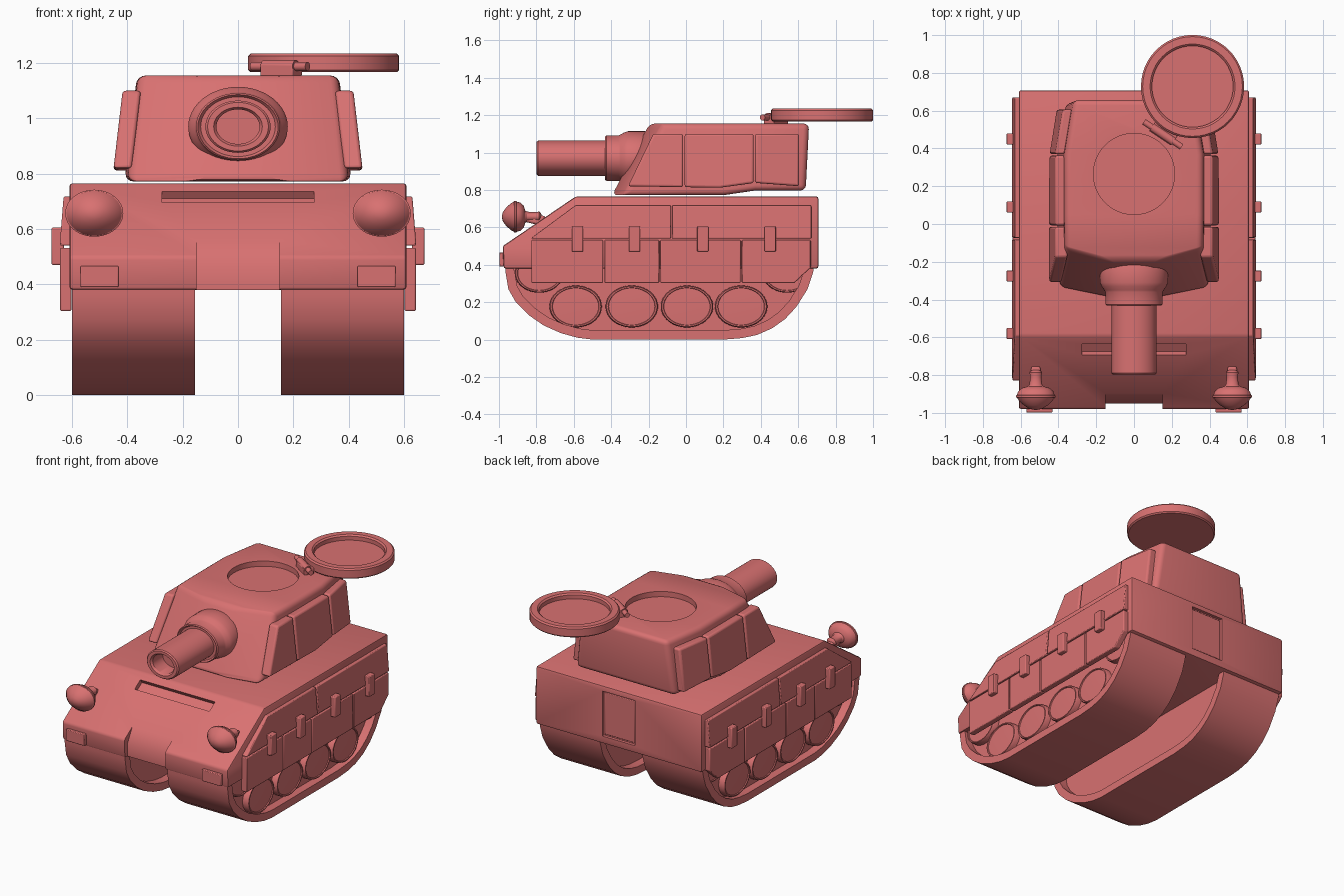
import bpy, bmesh, math

if "Cube" in bpy.data.objects:
    bpy.data.objects.remove(bpy.data.objects["Cube"])

red = bpy.data.materials.new("coral red")
red.diffuse_color = (0.69, 0.165, 0.165, 1)
red.use_nodes = True
red.node_tree.nodes["Principled BSDF"].inputs["Base Color"].default_value = red.diffuse_color


def finish(bm, name, bevel=0, seg=2, mirror=False):
    """Turn a bmesh into a coloured object, with optional bevel and x mirror."""
    bmesh.ops.recalc_face_normals(bm, faces=bm.faces)
    me = bpy.data.meshes.new(name)
    bm.to_mesh(me)
    bm.free()
    ob = bpy.data.objects.new(name, me)
    bpy.context.collection.objects.link(ob)
    me.materials.append(red)
    if bevel:
        m = ob.modifiers.new("bevel", 'BEVEL')
        m.width, m.segments, m.limit_method = bevel, seg, 'ANGLE'
    if mirror:
        ob.modifiers.new("mirror", 'MIRROR')
    return ob


def prism_bm(pts, x0, x1):
    """Extrude a (y, z) outline between x0 and x1 (numbers or functions)."""
    bm = bmesh.new()
    at = lambda f, y, z: f(y, z) if callable(f) else f
    a = [bm.verts.new((at(x0, y, z), y, z)) for y, z in pts]
    b = [bm.verts.new((at(x1, y, z), y, z)) for y, z in pts]
    caps = [bm.faces.new(a[::-1]), bm.faces.new(b)]
    n = len(pts)
    for i in range(n):
        j = (i + 1) % n
        bm.faces.new((a[i], a[j], b[j], b[i]))
    bmesh.ops.recalc_face_normals(bm, faces=bm.faces)
    return bm, caps


def prism(name, pts, x0, x1, **kw):
    return finish(prism_bm(pts, x0, x1)[0], name, **kw)


def box(name, x0, x1, y0, y1, z0, z1, **kw):
    return prism(name, [(y0, z0), (y1, z0), (y1, z1), (y0, z1)], x0, x1, **kw)


def lathe(name, prof, center, axis, s=(1, 1), n=48, **kw):
    """Revolve (radius, offset) points around an axis; s makes it elliptical."""
    bm = bmesh.new()
    cx, cy, cz = center

    def put(r, t, a):
        u, v = r * s[0] * math.cos(a), r * s[1] * math.sin(a)
        d = {'x': (t, u, v), 'y': (u, t, v), 'z': (u, v, t)}[axis]
        return bm.verts.new((cx + d[0], cy + d[1], cz + d[2]))

    rings = [[put(r, t, 0)] if r == 0 else
             [put(r, t, 2 * math.pi * i / n) for i in range(n)] for r, t in prof]
    for p, q in zip(rings, rings[1:]):
        for i in range(n):
            j = (i + 1) % n
            if len(p) == 1:
                bm.faces.new((p[0], q[i], q[j]))
            elif len(q) == 1:
                bm.faces.new((p[i], p[j], q[0]))
            else:
                bm.faces.new((p[i], p[j], q[j], q[i]))
    return finish(bm, name, **kw)


def cut(ob, cutters):
    """Apply the modifiers of ob, then subtract every cutter."""
    bpy.context.view_layer.objects.active = ob
    for c in cutters:
        m = ob.modifiers.new("cut", 'BOOLEAN')
        m.object, m.operation, m.solver = c, 'DIFFERENCE', 'EXACT'
    for m in list(ob.modifiers):
        bpy.ops.object.modifier_apply(modifier=m.name)
    for c in cutters:
        bpy.data.objects.remove(c)


# Hull with front notch, vision slot and rear door recess
hull = prism("hull", [(-.975, .38), (-.98, .5), (-.59, .765), (.708, .765), (.708, .38)],
             -.61, .61, bevel=.012)
ny, nz = .562 * .03, -.827 * .03
slot = [(-.693 - ny, .695 - nz), (-.634 - ny, .735 - nz),
        (-.634 + ny, .735 + nz), (-.693 + ny, .695 + nz)]
cut(hull, [
    prism("notch_cutter", [(-1.1, .3), (-.945, .3), (-.95, .46), (-.895, .56), (-1.1, .56)],
          -.15, .15),
    prism("slot_cutter", slot, -.275, .275),
    box("door_cutter", -.12, .12, .688, .8, .43, .73)])
box("rear_door", -.11, .11, .68, .696, .44, .72, bevel=.004)

# Tracks: a belt with recessed sides
belt = [(-.965, .43), (-.965, .36), (-.95, .27), (-.91, .2), (-.84, .13), (-.76, .075),
        (-.67, .035), (-.58, .01), (-.5, 0), (.2, 0), (.3, .008), (.38, .025), (.46, .06),
        (.53, .11), (.59, .175), (.65, .27), (.68, .36), (.685, .43)]
bm, caps = prism_bm(belt, .155, .6)
for cap, dx in zip(caps, (.06, -.055)):
    bmesh.ops.inset_individual(bm, faces=[cap], thickness=.05)
    new = bmesh.ops.extrude_discrete_faces(bm, faces=[cap])['faces'][0]
    bmesh.ops.translate(bm, verts=new.verts, vec=(dx, 0, 0))
finish(bm, "track", mirror=True)

# Road wheels and end wheels
for y, z, r in [(-.59, .177, .14), (-.29, .177, .14), (.005, .177, .14), (.295, .177, .14),
                (-.785, .355, .13), (.54, .355, .13)]:
    lathe("wheel", [(0, -.01), (1, -.01), (1, .035), (.96, .046), (.9, .046), (.88, .04),
                    (0, .044)], (.54, y, z), 'x', (r, r * .8), mirror=True)

# Side skirts: two upper panels, four lower panels, brackets
up = lambda y, z: .645 - max(0, z - .54) * .08
prism("upper_skirt", [(-.83, .54), (-.59, .717), (-.081, .717), (-.081, .54)],
      .6, up, bevel=.005, mirror=True)
prism("upper_skirt", [(-.073, .54), (-.073, .717), (.67, .717), (.67, .54)],
      .6, up, bevel=.005, mirror=True)
ys = [-.83, -.44, -.14, .295, .67]
for a, b in zip(ys, ys[1:]):
    pts = [(a + .003, .532), (a + .003, .303), (b - .003, .303), (b - .003, .532)]
    if b == .67:
        pts[2:3] = [(.58, .303), (.667, .385)]
    prism("lower_skirt", pts, .603, .643, bevel=.005, mirror=True)
for y in (-.58, -.275, .09, .45):
    box("skirt_bracket", .63, .674, y - .03, y + .03, .47, .605, bevel=.005, mirror=True)

# Front marker plates and headlights
box("marker_plate", .432, .57, -.998, -.96, .39, .466, bevel=.004, mirror=True)
lathe("headlight", [(0, -.985), (.3, -.979), (.6, -.96), (.85, -.935), (.95, -.92), (1, -.918),
                    (1, -.908), (.95, -.905), (.88, -.885), (.7, -.868), (.4, -.86),
                    (.32, -.85), (.28, -.81), (.32, -.785), (.2, -.775), (0, -.77)],
      (.52, 0, .657), 'y', (.105, .085), mirror=True)
prism("headlight_stem", [(-.86, .675), (-.86, .63), (-.78, .61), (-.75, .66)],
      .495, .545, bevel=.01, mirror=True)

# Turret body: lofted between a lower and an upper outline
low = [(.11, -.395, .772), (.4, -.335, .772), (.41, 0, .772), (.41, .2, .772),
       (.41, .37, .797), (.363, .64, .797)]
top = [(.1, -.195, 1.155), (.362, -.125, 1.155), (.365, .05, 1.155), (.365, .2, 1.155),
       (.365, .37, 1.155), (.317, .658, 1.155)]
bm = bmesh.new()
loops = []
for pts in (low, top):
    loops.append([bm.verts.new(p) for p in pts] +
                 [bm.verts.new((-x, y, z)) for x, y, z in reversed(pts)])
lo, hi = loops
n = len(lo)
for i in range(n):
    j = (i + 1) % n
    bm.faces.new((lo[i], lo[j], hi[j], hi[i]))
for ring in loops:
    for i in range(n // 2 - 1):
        bm.faces.new((ring[i], ring[i + 1], ring[n - 2 - i], ring[n - 1 - i]))
turret = finish(bm, "turret", bevel=.03, seg=4)
cut(turret, [lathe("hatch_cutter", [(0, -.035), (.215, -.035), (.215, .1), (0, .1)],
                   (0, .265, 1.155), 'z')])

# Turret side armour plates
side = lambda y, z: .41 - .117 * (z - .77) - max(0, y - .37) * .17
for pts in ([(-.31, .82), (-.175, 1.1), (-.015, 1.1), (-.015, .815)],
            [(-.007, .815), (-.007, 1.1), (.362, 1.1), (.362, .837), (.18, .812)],
            [(.37, .838), (.37, 1.1), (.605, 1.1), (.605, .82)]):
    prism("turret_armour", pts, lambda y, z: side(y, z) - .02,
          lambda y, z: side(y, z) + .046, bevel=.012, seg=3, mirror=True)

# Gun: mantlet collar and barrel with bore
lathe("mantlet", [(0, -.42), (.135, -.42), (.145, -.432), (.152, -.425), (.152, -.36),
                  (.158, -.35), (.172, -.33), (.18, -.31), (.18, -.22), (.17, -.2), (.15, -.15),
                  (0, -.15)], (0, 0, .97), 'y', (1, .8))
lathe("barrel", [(0, -.68), (.078, -.68), (.078, -.785), (.088, -.798), (.11, -.798),
                 (.118, -.79), (.118, -.3), (0, -.3)], (0, 0, .97), 'y', (1, .8))

# Open hatch lid and its hinge
lathe("hatch_lid", [(0, 1.167), (.265, 1.167), (.273, 1.175), (.273, 1.226), (.264, 1.235),
                    (.225, 1.235), (.215, 1.226), (.215, 1.2), (0, 1.2)], (.31, .728, 0), 'z')
ang = -math.atan2(.31, .465)
for name, r, length in (("hinge_pin", .016, .24), ("hinge_knuckle", .023, .14)):
    bpy.ops.mesh.primitive_cylinder_add(vertices=20, radius=r, depth=length,
                                        location=(.152, .475, 1.188),
                                        rotation=(0, math.pi / 2, ang))
    bpy.context.object.name = name
    bpy.context.object.data.materials.append(red)
leaf = box("hinge_leaf", -.07, .07, -.025, .04, -.035, .008, bevel=.004)
leaf.location, leaf.rotation_euler = (.152, .475, 1.188), (0, 0, ang)

# Smooth shading with sharp edges kept
bpy.ops.object.select_all(action='SELECT')
bpy.context.view_layer.objects.active = hull
bpy.ops.object.shade_smooth_by_angle(angle=math.radians(32))
